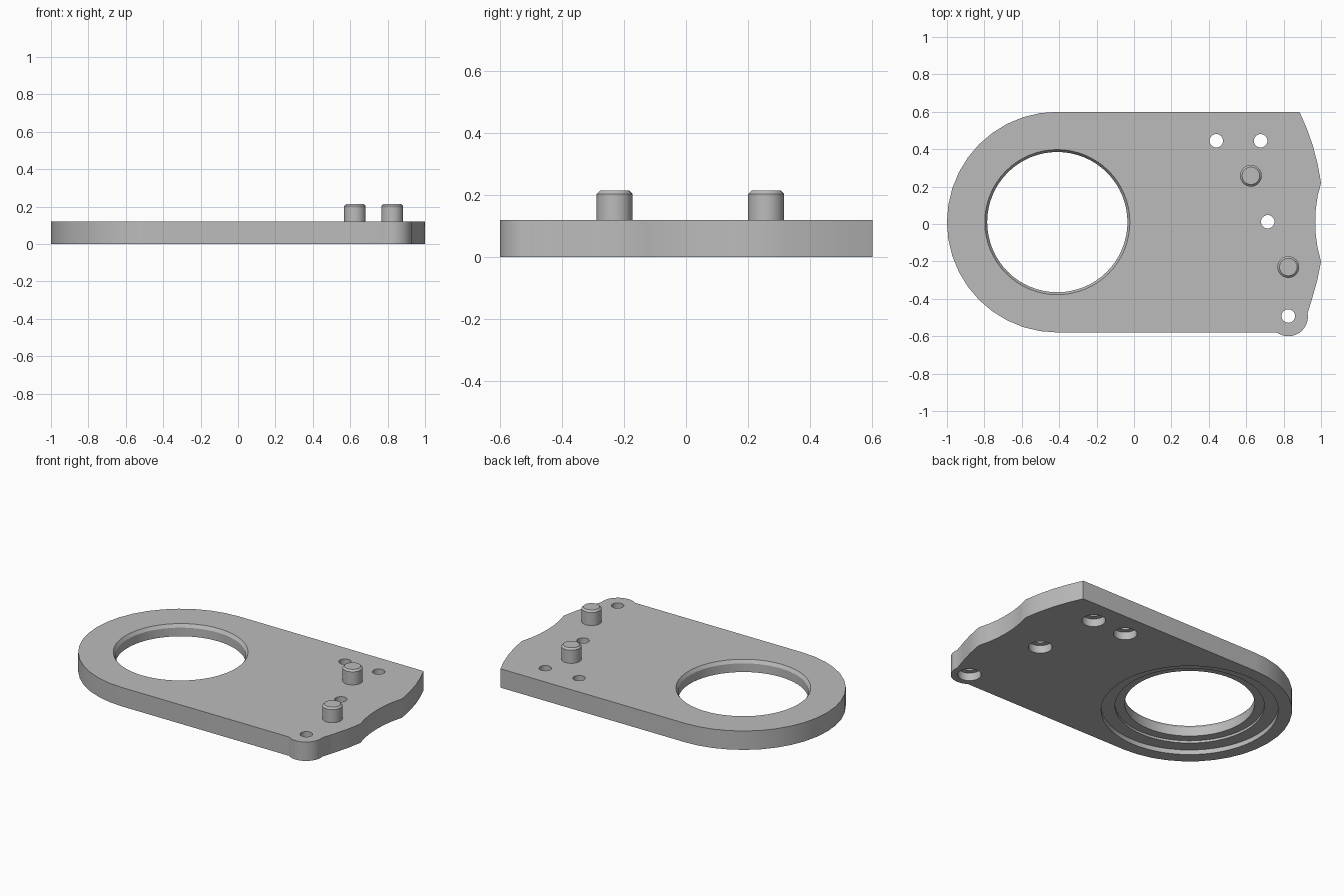
import bpy
from math import sin, cos, radians, tau

cube = bpy.data.objects.get("Cube")
if cube:
    bpy.data.objects.remove(cube, do_unlink=True)

# Single grey metal material
grey = bpy.data.materials.new("grey metal")
grey.use_nodes = True
colour = (0.5, 0.5, 0.5, 1)
grey.diffuse_color = colour
grey.node_tree.nodes["Principled BSDF"].inputs["Base Color"].default_value = colour


def make_object(name, verts, faces):
    mesh = bpy.data.meshes.new(name)
    mesh.from_pydata(verts, [], faces)
    mesh.materials.append(grey)
    obj = bpy.data.objects.new(name, mesh)
    bpy.context.collection.objects.link(obj)
    return obj


def loft(name, rings):
    """Join equal rings, bottom to top, and cap both ends."""
    n = len(rings[0])
    verts = [p for ring in rings for p in ring]
    faces = [list(range(n))[::-1], list(range(len(verts) - n, len(verts)))]
    for r in range(len(rings) - 1):
        for i in range(n):
            j = (i + 1) % n
            faces.append([r * n + i, r * n + j, (r + 1) * n + j, (r + 1) * n + i])
    return make_object(name, verts, faces)


def lathe(name, x, y, profile, sides):
    """Revolve (radius, height) pairs about a vertical axis."""
    return loft(name, [[(x + r * cos(tau * i / sides), y + r * sin(tau * i / sides), z)
                        for i in range(sides)] for r, z in profile])


def arc(cx, cy, r, start, end, steps):
    angles = [radians(start + (end - start) * i / steps) for i in range(steps + 1)]
    return [(cx + r * cos(a), cy + r * sin(a)) for a in angles]


def smooth(obj):
    bpy.ops.object.select_all(action="DESELECT")
    obj.select_set(True)
    bpy.context.view_layer.objects.active = obj
    bpy.ops.object.shade_smooth_by_angle(angle=radians(30))


# Plate outline: round end, ear at the front corner, wavy right edge
thick = 0.12
outline = arc(-0.41, 0.01, 0.59, 90, 270, 20)
outline += arc(0.825, -0.495, 0.105, 234, 370, 12)
outline += [(0.955, -0.39), (0.98, -0.3), (1.0, -0.2), (0.982, -0.13), (0.972, -0.06),
            (0.969, 0.01), (0.972, 0.08), (0.982, 0.15), (1.0, 0.22),
            (0.982, 0.32), (0.956, 0.42), (0.924, 0.51), (0.885, 0.6)]
plate = loft("base_plate", [[(x, y, z) for x, y in outline] for z in (0, thick)])

# Large stepped bore with chamfered top rim
cutters = [lathe("bore_cutter", -0.41, 0.01,
                 [(0.51, -0.05), (0.51, 0.03), (0.43, 0.03), (0.43, 0.045), (0.375, 0.045),
                  (0.375, 0.1), (0.388, thick), (0.388, 0.2)], 64)]

# Screw holes, counterbored from below
for x, y in [(0.44, 0.445), (0.677, 0.445), (0.715, 0.012), (0.825, -0.492)]:
    cutters.append(lathe("screw_hole_cutter", x, y,
                         [(0.068, -0.05), (0.068, 0.05), (0.036, 0.05), (0.036, 0.2)], 32))

bpy.context.view_layer.objects.active = plate
for cutter in cutters:
    cutter.hide_render = True
    mod = plate.modifiers.new("cut", "BOOLEAN")
    mod.operation = "DIFFERENCE"
    mod.solver = "EXACT"
    mod.object = cutter
    bpy.ops.object.modifier_apply(modifier=mod.name)
    bpy.data.objects.remove(cutter, do_unlink=True)
smooth(plate)

# Locating pins with chamfered tops
for name, x, y in [("rear_pin", 0.625, 0.258), ("front_pin", 0.825, -0.23)]:
    smooth(lathe(name, x, y, [(0.058, thick - 0.02), (0.058, 0.203),
                              (0.047, 0.214)], 32))
